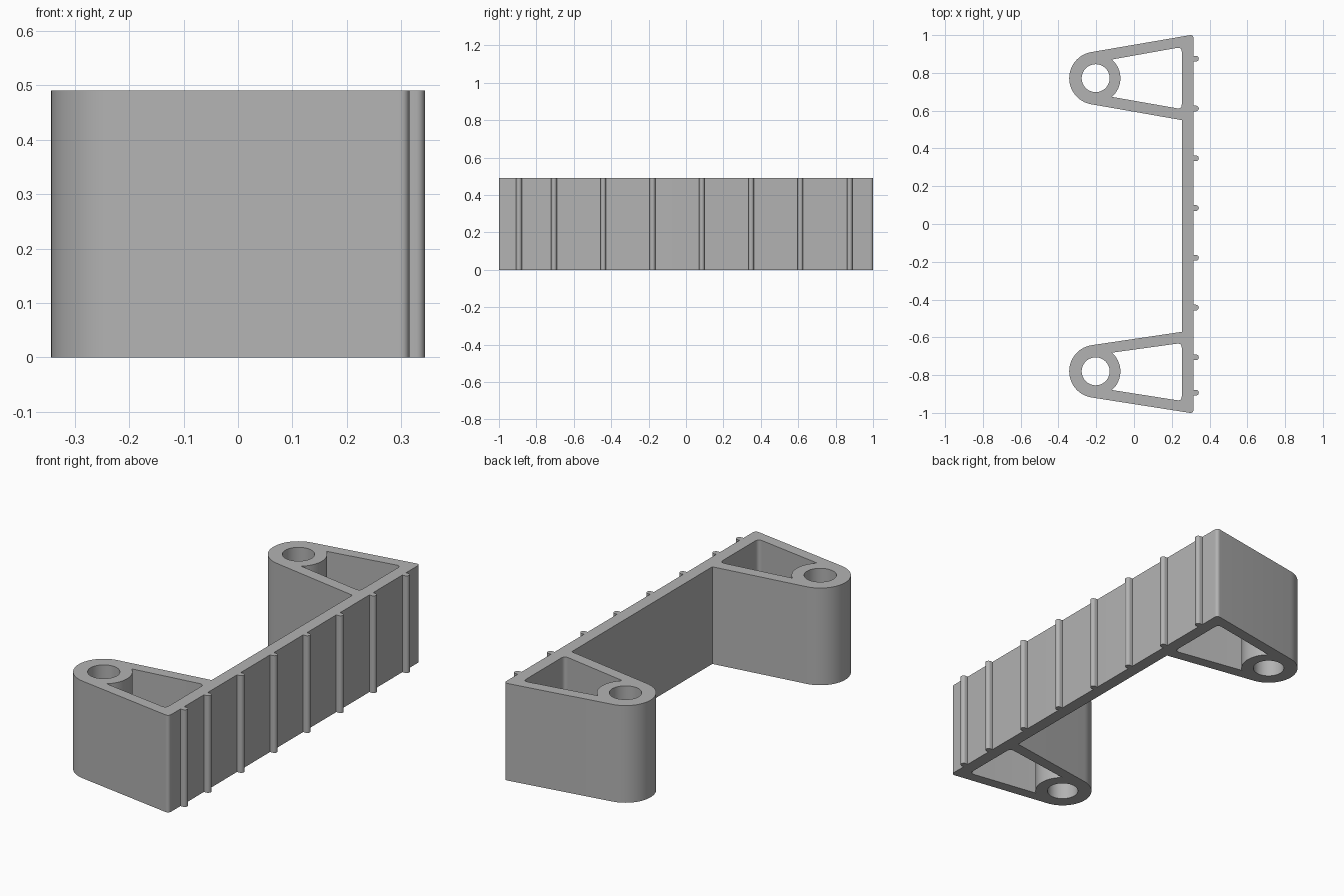
import bpy
import bmesh
from math import sin, cos, radians
from mathutils import Vector

HEIGHT = 0.49
FACE_X, INNER_X = 0.315, 0.253      # outer and inner side of the long plate
BOSS_X = -0.203
BOSS_R, RING_R, HOLE_R = 0.14, 0.131, 0.074

cube = bpy.data.objects.get("Cube")
if cube:
    bpy.data.objects.remove(cube, do_unlink=True)

grey = bpy.data.materials.new("plain_grey")
grey.use_nodes = True
grey.diffuse_color = (0.45, 0.45, 0.45, 1)
grey.node_tree.nodes["Principled BSDF"].inputs["Base Color"].default_value = (0.45, 0.45, 0.45, 1)


def arc(x, y, r, start, end, steps=32):
    angles = [radians(start + (end - start) * i / steps) for i in range(steps + 1)]
    return [(x + r * cos(a), y + r * sin(a)) for a in angles]


def fillet(before, corner, after, size, steps=6):
    """Round a corner between two neighbouring points."""
    c = Vector(corner)
    a = c + (Vector(before) - c).normalized() * size
    b = c + (Vector(after) - c).normalized() * size
    ts = [i / steps for i in range(steps + 1)]
    return [tuple(a * (1 - t) ** 2 + c * 2 * t * (1 - t) + b * t * t) for t in ts]


def extrude_profile(name, loops):
    """Fill closed loops (inner loops become holes) and extrude to full height."""
    curve = bpy.data.curves.new(name, 'CURVE')
    curve.dimensions = '2D'
    curve.fill_mode = 'BOTH'
    curve.extrude = HEIGHT / 2
    for loop in loops:
        spline = curve.splines.new('POLY')
        spline.points.add(len(loop) - 1)
        for point, (x, y) in zip(spline.points, loop):
            point.co = (x, y, 0, 1)
        spline.use_cyclic_u = True
    temp = bpy.data.objects.new(name + "_profile", curve)
    bpy.context.collection.objects.link(temp)
    bpy.context.view_layer.update()
    mesh = bpy.data.meshes.new_from_object(
        temp.evaluated_get(bpy.context.evaluated_depsgraph_get()))
    bpy.data.objects.remove(temp, do_unlink=True)

    bm = bmesh.new()
    bm.from_mesh(mesh)
    bmesh.ops.remove_doubles(bm, verts=bm.verts, dist=0.0001)
    bmesh.ops.translate(bm, verts=bm.verts, vec=(0, 0, HEIGHT / 2))
    bmesh.ops.recalc_face_normals(bm, faces=bm.faces)
    bm.to_mesh(mesh)
    bm.free()
    mesh.materials.clear()
    mesh.materials.append(grey)

    obj = bpy.data.objects.new(name, mesh)
    bpy.context.collection.objects.link(obj)
    bpy.ops.object.select_all(action='DESELECT')
    obj.select_set(True)
    bpy.context.view_layer.objects.active = obj
    bpy.ops.object.shade_smooth_by_angle(angle=radians(30))
    return obj


def pocket(boss_y, low, high):
    """Wedge opening between the boss ring and the plate."""
    ring = arc(BOSS_X, boss_y, RING_R, 49, -49)
    bottom, top = (INNER_X, low), (INNER_X, high)
    return ring + fillet(ring[-1], bottom, top, 0.026) + fillet(bottom, top, ring[0], 0.026)


# Body: long plate with a hollow wedge arm and bored boss at each end
back_y, front_y = 0.772, -0.78
back_boss = arc(BOSS_X, back_y, BOSS_R, 99.7, 259.9)
front_boss = arc(BOSS_X, front_y, BOSS_R, 98.2, 261.5)
front_corner, back_corner = (FACE_X, -1.003), (FACE_X, 1.003)
outline = (fillet(front_boss[-1], front_corner, back_corner, 0.022)
           + fillet(front_corner, back_corner, back_boss[0], 0.022)
           + back_boss + [(INNER_X, 0.55), (INNER_X, -0.571)] + front_boss)
extrude_profile("bracket_body", [
    outline,
    pocket(back_y, 0.608, 0.937),
    pocket(front_y, -0.937, -0.63),
    arc(BOSS_X, back_y, HOLE_R, 0, 352.5, 47),
    arc(BOSS_X, front_y, HOLE_R, 0, 352.5, 47),
])

# Ribs: thin rounded ridges up the outer face, evenly spaced except the front one
RIB_R = 0.015
rib_positions = [0.875 - 0.2635 * i for i in range(7)] + [-0.893]
for number, y in enumerate(rib_positions, 1):
    tip = arc(FACE_X + 0.028 - RIB_R, y, RIB_R, -90, 90, 12)
    extrude_profile(f"face_rib_{number}",
                    [[(FACE_X, y - RIB_R)] + tip + [(FACE_X, y + RIB_R)]])
